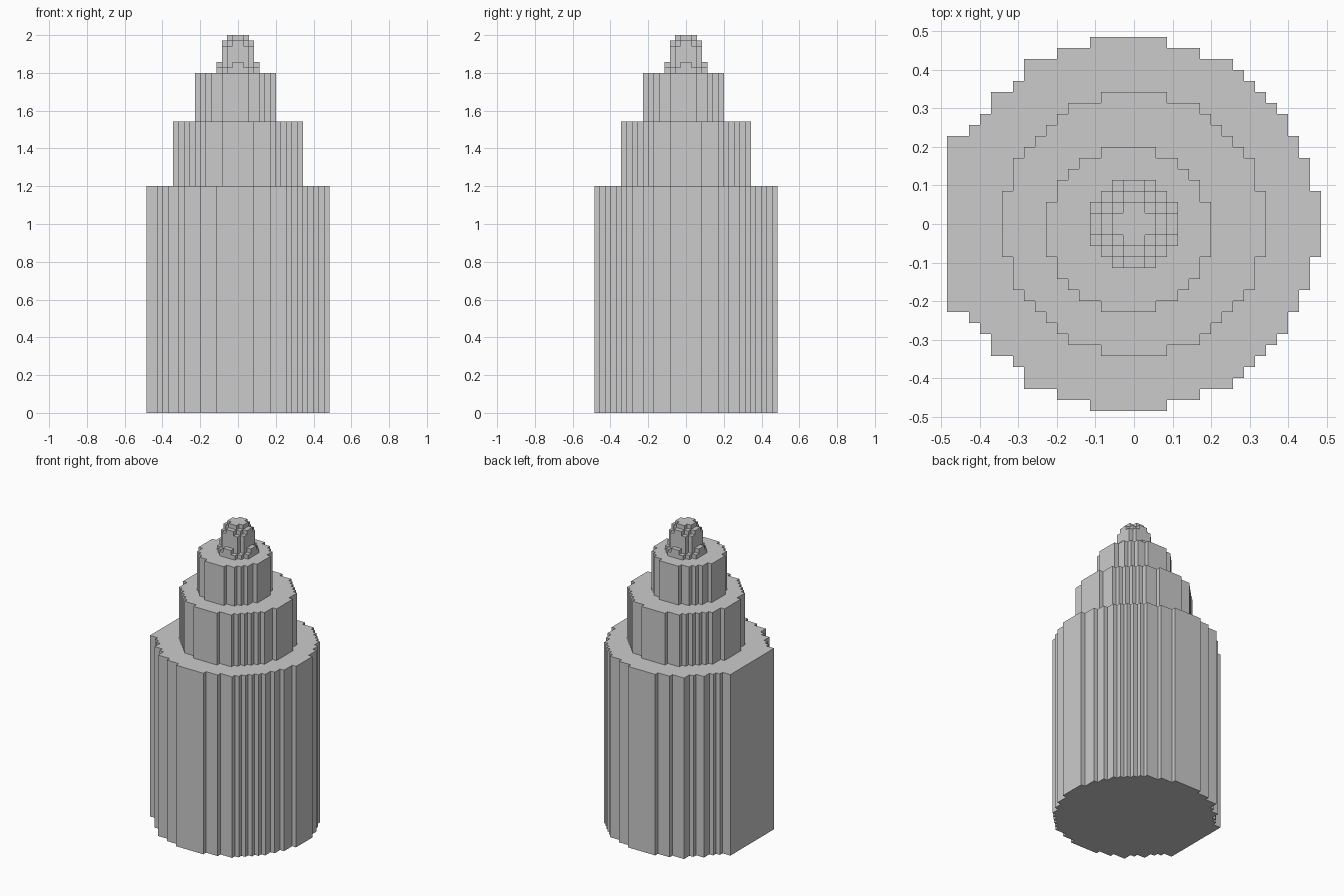
import bpy, bmesh

if "Cube" in bpy.data.objects:
    bpy.data.objects.remove(bpy.data.objects["Cube"])

V = 2 / 70  # size of one block


def cells(rows, shift=0):
    """Fill a stepped round outline; rows are (left, right, half depth)."""
    return {(x, y) for l, r, d in rows
            for x in range(l, r) for y in range(-d - shift, d)}


def sym(*pairs):
    return cells([(-w, w, d) for w, d in pairs])


def build(name, layers, above=frozenset(), floor=False):
    """Stack (cells, z0, z1) layers, keeping only the exposed faces."""
    bm = bmesh.new()

    def quad(*pts):
        bm.faces.new([bm.verts.new([c * V for c in p]) for p in pts])

    for i, (area, z0, z1) in enumerate(layers):
        cover = layers[i + 1][0] if i + 1 < len(layers) else above
        for x, y in sorted(area):
            a, b, c, d = (x, y), (x + 1, y), (x + 1, y + 1), (x, y + 1)
            for n, p, q in (((x, y - 1), a, b), ((x + 1, y), b, c),
                            ((x, y + 1), c, d), ((x - 1, y), d, a)):
                if n not in area:
                    quad((*p, z0), (*q, z0), (*q, z1), (*p, z1))
            if (x, y) not in cover:
                quad(*[(*p, z1) for p in (a, b, c, d)])
            if floor and i == 0:
                quad(*[(*p, z0) for p in (d, c, b, a)])
    bmesh.ops.remove_doubles(bm, verts=bm.verts, dist=1e-4)
    # merge coplanar block faces
    bmesh.ops.dissolve_limit(bm, angle_limit=0.01, verts=bm.verts, edges=bm.edges)
    me = bpy.data.meshes.new(name)
    bm.to_mesh(me)
    bm.free()
    ob = bpy.data.objects.new(name, me)
    bpy.context.collection.objects.link(ob)


# Outlines of the tiers
base = cells([(-4, 3, 17), (-7, 6, 16), (-10, 9, 15), (-10, 10, 14),
              (-11, 11, 13), (-13, 12, 12), (-13, 13, 11), (-14, 14, 10),
              (-15, 14, 9), (-17, 15, 8), (-17, 16, 6), (-17, 17, 3)])
middle = sym((3, 12), (6, 11), (7, 10), (8, 9), (9, 8), (10, 7), (11, 6), (12, 3))
upper = cells([(-3, 2, 7), (-5, 4, 6), (-6, 5, 5), (-7, 6, 4), (-8, 7, 2)], 1)

# Outlines of the finial, bottom to top
knob = [(sym((2, 4), (3, 3), (4, 2)), 63, 64),
        (sym((1, 4), (2, 3), (3, 2), (4, 1)), 64, 65),
        (sym((2, 3), (3, 2)), 65, 68),
        (sym((1, 3), (2, 2), (3, 1)), 68, 69),
        (sym((1, 2), (2, 1)), 69, 70)]

build("base_tier", [(base, 0, 42)], middle, floor=True)
build("middle_tier", [(middle, 42, 54)], upper)
build("upper_tier", [(upper, 54, 63)], knob[0][0])
build("top_finial", knob)
